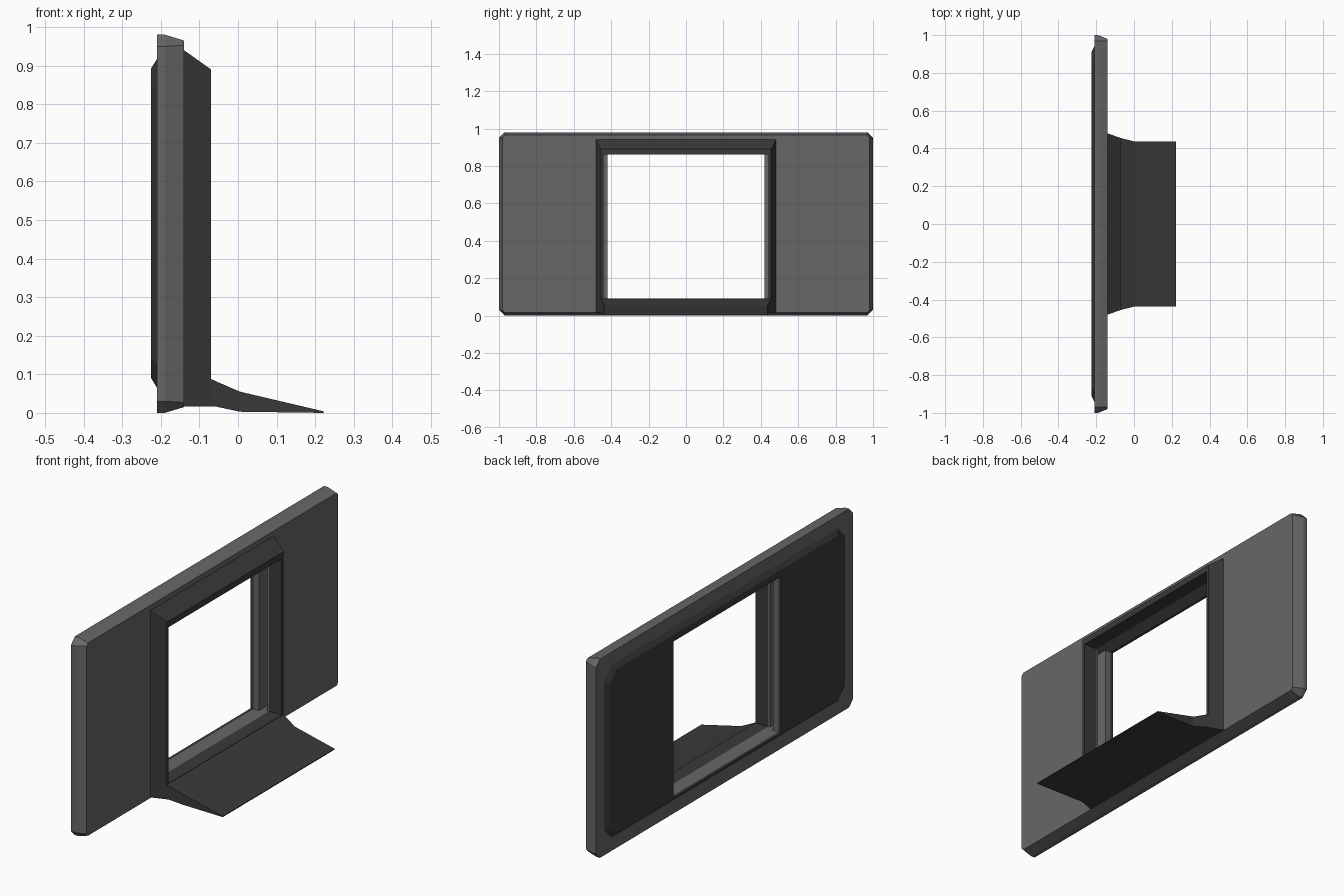
import bpy, bmesh

if "Cube" in bpy.data.objects:
    bpy.data.objects.remove(bpy.data.objects["Cube"])


def material(name, v):
    m = bpy.data.materials.new(name)
    m.diffuse_color = (v, v, v, 1)
    m.use_nodes = True
    m.node_tree.nodes["Principled BSDF"].inputs["Base Color"].default_value = m.diffuse_color
    return m


def finish(bm, name, mat=None):
    bmesh.ops.remove_doubles(bm, verts=bm.verts, dist=1e-5)
    bmesh.ops.dissolve_degenerate(bm, edges=bm.edges, dist=1e-5)
    bmesh.ops.recalc_face_normals(bm, faces=bm.faces)
    me = bpy.data.meshes.new(name)
    bm.to_mesh(me)
    bm.free()
    ob = bpy.data.objects.new(name, me)
    bpy.context.collection.objects.link(ob)
    if mat:
        me.materials.append(mat)
    return ob


def loft(name, sections, mat):
    """Join rectangular rings (x, half width, bottom, top, corner cut) along x."""
    bm = bmesh.new()
    rings = []
    for x, w, b, t, c in sections:
        if c:
            pts = [(w - c, b), (w, b + c), (w, t - c), (w - c, t),
                   (c - w, t), (-w, t - c), (-w, b + c), (c - w, b)]
        else:
            pts = [(w, b), (w, t), (-w, t), (-w, b)]
        rings.append([bm.verts.new((x, y, z)) for y, z in pts])
    for r, s in zip(rings, rings[1:]):
        for i in range(len(r)):
            j = (i + 1) % len(r)
            bm.faces.new((r[i], r[j], s[j], s[i]))
    bm.faces.new(rings[0])
    bm.faces.new(rings[-1])
    return finish(bm, name, mat)


grey = material("wall_grey", 0.135)
dark = material("dark_grey", 0.042)

# Wall slab with bevelled rim
wall = loft("wall_panel", [
    (-0.21, 1.0, 0.0, 0.98, 0.03),
    (-0.19, 1.0, 0.0, 0.98, 0.03),
    (-0.14, 0.98, 0.015, 0.965, 0.012)], grey)

# Raised dark panel on the rear
rear = loft("rear_panel", [
    (-0.225, 0.91, 0.09, 0.893, 0.05),
    (-0.21, 0.94, 0.065, 0.917, 0.06)], dark)

# Door surround running into the entry ramp
surround = loft("door_surround_and_ramp", [
    (-0.14, 0.48, 0.017, 0.94, 0),
    (-0.07, 0.455, 0.017, 0.89, 0),
    (-0.07, 0.455, 0.017, 0.088, 0),
    (-0.055, 0.451, 0.016, 0.081, 0),
    (0.005, 0.436, 0.003, 0.055, 0),
    (0.222, 0.436, 0.0, 0.004, 0)], dark)

# Opening cutter: stepped plan with a door slot in each jamb
half = [(0.1, 0.44), (-0.15, 0.44), (-0.15, 0.5),
        (-0.18, 0.5), (-0.18, 0.42), (-0.3, 0.42)]
bm = bmesh.new()
base = bm.faces.new([bm.verts.new((x, y, 0.09)) for x, y in
                     half + [(x, -y) for x, y in reversed(half)]])
top = bmesh.ops.extrude_face_region(bm, geom=[base], use_keep_orig=True)
bmesh.ops.translate(bm, vec=(0, 0, 0.77),
                    verts=[v for v in top["geom"] if isinstance(v, bmesh.types.BMVert)])
cutter = finish(bm, "opening_cutter")

for ob in (wall, rear, surround):
    mod = ob.modifiers.new("opening", "BOOLEAN")
    mod.operation = "DIFFERENCE"
    mod.solver = "EXACT"
    mod.object = cutter
cutter.hide_render = True
cutter.display_type = "WIRE"
